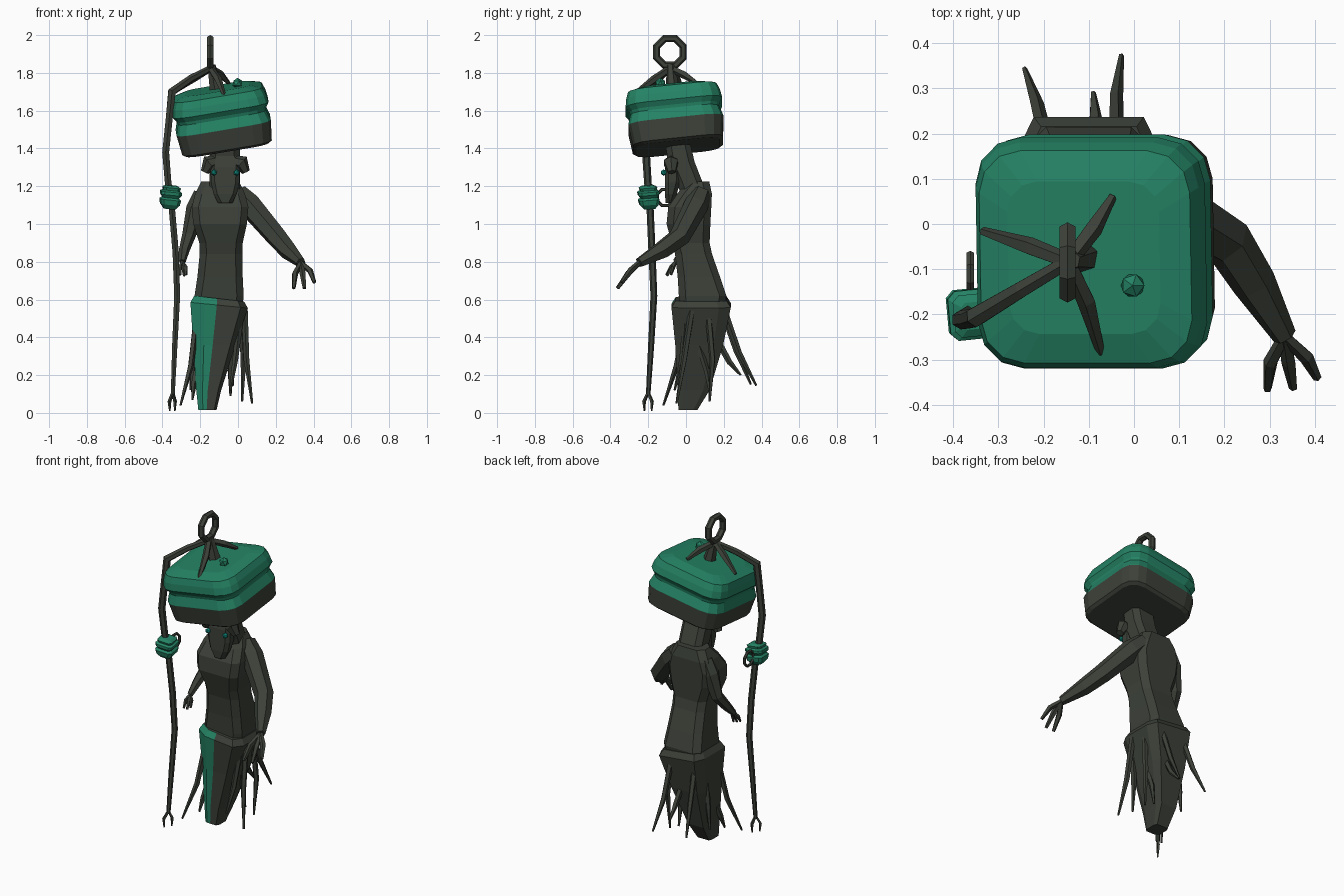
import bpy, bmesh, math
from mathutils import Vector, Matrix


def material(name, rgb):
    m = bpy.data.materials.new(name)
    m.diffuse_color = (*rgb, 1)
    return m


DARK = material("dark bark", (0.045, 0.052, 0.040))
GREEN = material("jade green", (0.018, 0.225, 0.128))
TEAL = material("eye teal", (0.005, 0.30, 0.24))


def skin(name, rings, mats=(DARK,), rule=None):
    """Bridge a list of equal-length point rings, cap both ends."""
    bm = bmesh.new()
    loops = [[bm.verts.new(p) for p in r] for r in rings]
    n = len(loops[0])
    for a, b in zip(loops, loops[1:]):
        for i in range(n):
            j = (i + 1) % n
            bm.faces.new((a[i], a[j], b[j], b[i]))
    bm.faces.new(loops[0][::-1])
    bm.faces.new(loops[-1])
    bmesh.ops.recalc_face_normals(bm, faces=bm.faces)
    if rule:
        for f in bm.faces:
            f.material_index = rule(f)
    me = bpy.data.meshes.new(name)
    bm.to_mesh(me)
    bm.free()
    for m in mats:
        me.materials.append(m)
    ob = bpy.data.objects.new(name, me)
    bpy.context.collection.objects.link(ob)
    return ob


def tube(name, pts, radii, sides=6, mat=DARK):
    """Faceted limb along a path with a radius at each point."""
    pts = [Vector(p) for p in pts]
    rings, q, last = [], None, None
    for i, p in enumerate(pts):
        t = (pts[min(i + 1, len(pts) - 1)] - pts[max(i - 1, 0)]).normalized()
        q = t.to_track_quat('Z', 'Y') if q is None else last.rotation_difference(t) @ q
        last = t
        rings.append([p + q @ Vector((radii[i] * math.cos(a), radii[i] * math.sin(a), 0))
                      for a in [(k + 0.5) * math.tau / sides for k in range(sides)]])
    return skin(name, rings, (mat,))


def rounded(cx, cy, z, hx, hy, c, seg=1):
    """Rounded rectangle ring; seg = segments per corner."""
    out = []
    for k, (sx, sy) in enumerate([(1, 1), (-1, 1), (-1, -1), (1, -1)]):
        for s in range(seg + 1):
            a = math.pi / 2 * (k + s / seg)
            out.append(Vector((cx + sx * (hx - c) + c * math.cos(a),
                               cy + sy * (hy - c) + c * math.sin(a), z)))
    return out


def torus(name, loc, R, r, sides):
    """Faceted ring standing in the yz plane."""
    bpy.ops.mesh.primitive_torus_add(location=loc, major_radius=R, minor_radius=r,
                                     major_segments=sides, minor_segments=6)
    ob = bpy.context.object
    ob.name = name
    ob.rotation_euler = (Matrix.Rotation(math.pi / 2, 3, 'Y')
                         @ Matrix.Rotation(math.pi / sides, 3, 'Z')).to_euler()
    ob.data.materials.append(DARK)


def ball(name, loc, r, mat):
    bpy.ops.mesh.primitive_ico_sphere_add(subdivisions=1, radius=r, location=loc)
    bpy.context.object.name = name
    bpy.context.object.data.materials.append(mat)


# Wide tilted box hat: dark base, green top with one groove
hat_profile = [(-0.15, 0.222), (-0.138, 0.24), (-0.03, 0.253), (-0.028, 0.253), (0.026, 0.236),
               (0.042, 0.24), (0.068, 0.257), (0.11, 0.25), (0.148, 0.236), (0.168, 0.17)]
hat = skin("hat", [rounded(0, 0, z, h, h, 0.4 * h, 3) for z, h in hat_profile], (DARK, GREEN),
           lambda f: int(f.calc_center_median().z > -0.0295))
hat.location = (-0.083, -0.057, 1.553)
hat.rotation_euler = (math.radians(6), math.radians(-9.5), 0)

# Hat finial: stem, ring, gripping prongs, gem
tube("finial_stem", [(-0.11, -0.07, 1.69), (-0.14, -0.08, 1.84)], [0.04, 0.022], 6)
torus("finial_ring", (-0.147, -0.085, 1.911), 0.076, 0.02, 8)
top = (-0.145, -0.083, 1.825)
for i, (mid, end) in enumerate([((-0.23, -0.05, 1.775), (-0.335, -0.016, 1.70)),
                                ((-0.09, -0.01, 1.79), (-0.048, 0.06, 1.745)),
                                ((-0.105, -0.17, 1.765), (-0.073, -0.285, 1.68))]):
    tube(f"finial_prong_{i}", [top, mid, end], [0.018, 0.021, 0.01], 5)
ball("hat_gem", (-0.003, -0.136, 1.745), 0.029, GREEN)

# Staff running down from the finial, with forked foot
tube("staff", [top, (-0.25, -0.145, 1.77), (-0.35, -0.205, 1.70), (-0.365, -0.21, 1.55),
               (-0.383, -0.212, 1.38), (-0.37, -0.202, 1.22), (-0.35, -0.19, 1.08),
               (-0.33, -0.18, 0.85), (-0.322, -0.17, 0.62), (-0.335, -0.185, 0.35), (-0.345, -0.2, 0.10)],
     [0.017, 0.02, 0.024, 0.021, 0.021, 0.02, 0.019, 0.019, 0.018, 0.016, 0.012], 6)
for i, (dx, dy) in enumerate([(-0.018, -0.022), (0.012, 0.02)]):
    tube(f"staff_claw_{i}", [(-0.345, -0.2, 0.11), (-0.345 + dx, -0.2 + dy, 0.06),
                             (-0.345 + dx * 0.9, -0.2 + dy * 0.9, 0.01)], [0.008, 0.01, 0.004], 4)

# Grooved knot on the staff with side ring
knot_profile = [(-0.062, 0.03), (-0.038, 0.05), (-0.012, 0.055), (-0.002, 0.043),
                (0.014, 0.055), (0.03, 0.055), (0.038, 0.043), (0.052, 0.047), (0.062, 0.03)]
knot = skin("staff_knot", [rounded(0, 0, z, h, h, 0.3 * h, 1) for z, h in knot_profile], (GREEN,))
knot.location, knot.rotation_euler = (-0.357, -0.198, 1.142), (0.08, 0.1, 0.1)
torus("knot_ring", (-0.362, -0.11, 1.14), 0.046, 0.009, 8)

# Neck and torso
skin("neck", [rounded(-0.07, y, z, 0.08, hy, 0.03) for y, z, hy in
              [(0.05, 1.12, 0.065), (0.02, 1.22, 0.068), (-0.025, 1.33, 0.07), (-0.05, 1.46, 0.065)]])
torso = [(-0.1, 0.085, 0.57, 0.125, 0.12), (-0.1, 0.088, 0.62, 0.13, 0.126),
         (-0.095, 0.068, 0.72, 0.12, 0.112), (-0.09, 0.04, 0.84, 0.113, 0.098),
         (-0.09, 0.025, 0.90, 0.115, 0.10), (-0.095, 0.013, 1.0, 0.142, 0.116),
         (-0.095, 0.02, 1.09, 0.15, 0.114), (-0.095, 0.045, 1.16, 0.132, 0.092),
         (-0.095, 0.065, 1.225, 0.1, 0.058)]
skin("torso", [rounded(x, y, z, hx, hy, 0.036) for x, y, z, hx, hy in torso])

# Face: brow, tapering muzzle, ear lobes and eyes
skin("head", [rounded(-0.068, y, z, hx, hy, 0.02) for y, z, hx, hy in
              [(-0.085, 1.11, 0.038, 0.022), (-0.08, 1.16, 0.062, 0.032), (-0.072, 1.22, 0.075, 0.04),
               (-0.07, 1.30, 0.078, 0.042), (-0.06, 1.36, 0.07, 0.04)]])
for side in (-1, 1):
    x = -0.067 + side * 0.075
    tube("ear_lobe", [(x - side * 0.04, -0.078, 1.34), (x + side * 0.01, -0.08, 1.325),
                      (x + side * 0.034, -0.075, 1.275)], [0.025, 0.042, 0.022], 6)
    ball("eye", (-0.067 + side * 0.06, -0.118, 1.272), 0.017, TEAL)

# Arms with three-fingered hands
arms = {"right": ([(0.0, 0.08, 1.16), (0.06, 0.055, 1.10), (0.205, -0.035, 0.93), (0.265, -0.13, 0.86),
                   (0.333, -0.248, 0.795)], [0.055, 0.065, 0.056, 0.049, 0.027],
                  [(0.295, -0.365, 0.66), (0.352, -0.362, 0.66), (0.405, -0.34, 0.69)]),
        "left": ([(-0.19, 0.075, 1.16), (-0.225, 0.075, 1.08), (-0.26, 0.06, 0.94), (-0.285, 0.0, 0.86),
                  (-0.295, -0.055, 0.80)], [0.045, 0.05, 0.036, 0.028, 0.018],
                 [(-0.305, -0.105, 0.73), (-0.285, -0.10, 0.725), (-0.275, -0.08, 0.73)])}
for side, (path, radii, tips) in arms.items():
    tube(f"{side}_arm", path, radii, 6)
    wrist = Vector(path[-1])
    w = radii[-1]
    for i, tip in enumerate(tips):
        tip = Vector(tip)
        mid = wrist.lerp(tip, 0.5) + Vector(((i - 1) * 0.45 * w, 0, 0.4 * w))
        tube(f"{side}_finger_{i}", [wrist, mid, tip], [w * 0.5, w * 0.62, w * 0.36], 5)

# Tapered skirt with a green front panel
unit = [(-1, -.7), (-.5, -1), (-.08, -1), (.75, -1), (1, -.6), (1, .6), (.8, 1), (-.8, 1), (-1, .6)]
skirt = [(-0.162, 0.01, 0.015, 0.048, 0.05), (-0.155, 0.04, 0.12, 0.066, 0.085),
         (-0.125, 0.07, 0.36, 0.112, 0.127), (-0.1, 0.08, 0.57, 0.152, 0.157),
         (-0.1, 0.08, 0.605, 0.132, 0.135)]


def panel(f):
    c, n = f.calc_center_median(), f.normal
    edge = -0.155 + 0.045 * c.z / 0.6
    return int(abs(n.z) < 0.95 and n.y < -0.25 and c.x < edge)


# Rim slopes down slightly toward the right
skin("skirt", [[(x + u * hx, y + v * hy, z - 0.015 * u * (z > 0.5)) for u, v in unit]
               for x, y, z, hx, hy in skirt], (DARK, GREEN), panel)

# Root-like strands hanging round the skirt: start, middle, tip
strands = [((-0.22, 0.0, 0.50), (-0.25, -0.05, 0.25), (-0.305, -0.12, 0.04)),
           ((-0.20, 0.20, 0.52), (-0.215, 0.265, 0.33), (-0.242, 0.343, 0.15)),
           ((-0.04, 0.21, 0.52), (-0.04, 0.28, 0.32), (-0.028, 0.372, 0.145)),
           ((0.035, 0.03, 0.54), (0.045, -0.01, 0.28), (0.075, -0.05, 0.05)),
           ((0.02, 0.12, 0.50), (0.03, 0.14, 0.28), (0.022, 0.125, 0.06)),
           ((-0.09, 0.18, 0.36), (-0.085, 0.23, 0.27), (-0.09, 0.29, 0.20)),
           ((-0.03, 0.06, 0.38), (-0.04, 0.11, 0.22), (-0.04, 0.13, 0.09)),
           ((-0.22, 0.12, 0.48), (-0.24, 0.12, 0.25), (-0.25, 0.12, 0.12)),
           ((-0.22, 0.01, 0.22), (-0.235, -0.01, 0.15), (-0.242, -0.04, 0.07)),
           ((0.01, 0.0, 0.48), (-0.015, -0.02, 0.28), (-0.04, -0.06, 0.12))]
for i, path in enumerate(strands):
    tube(f"skirt_strand_{i}", path, [0.018, 0.016, 0.006], 5)
